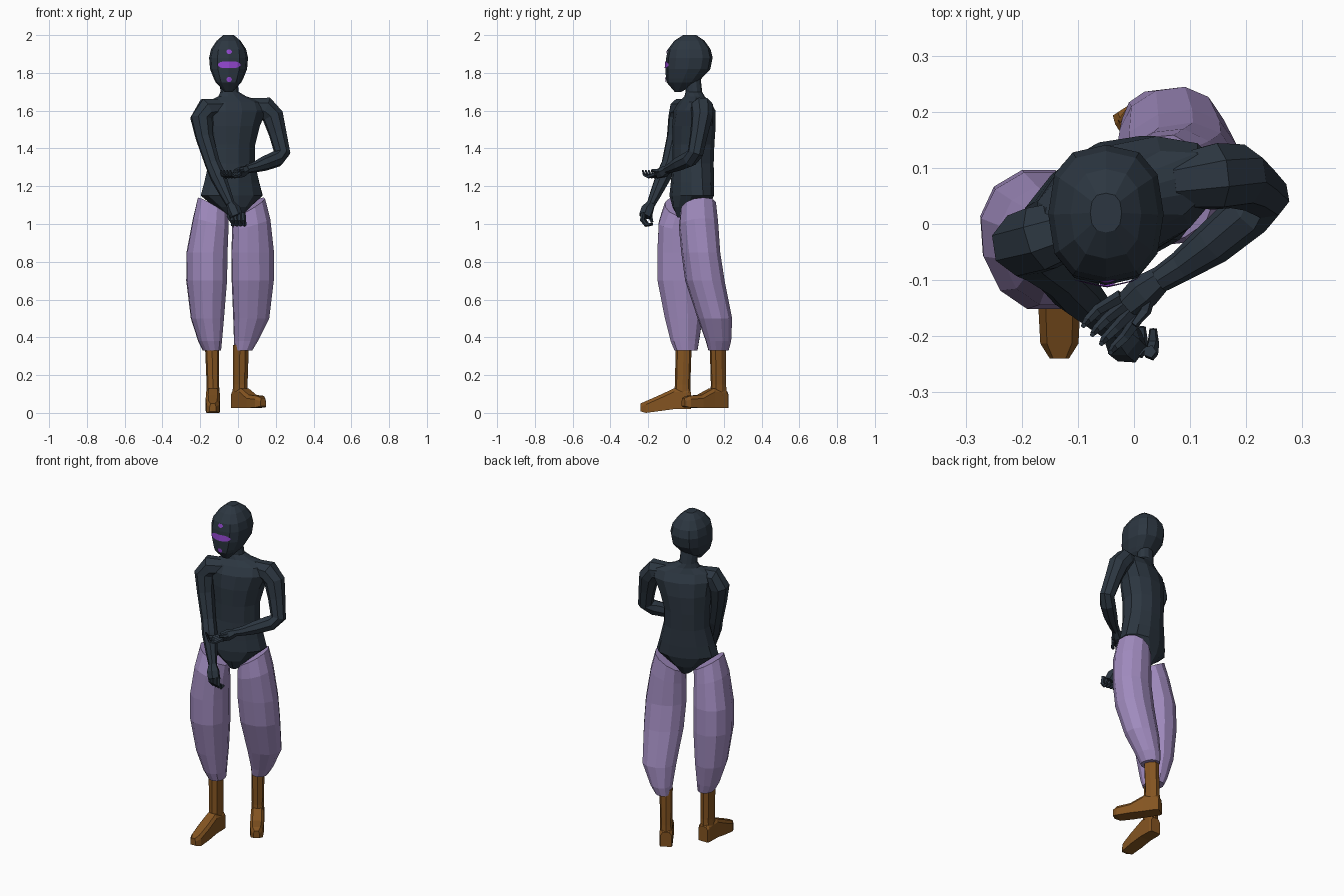
import bpy, bmesh, math
from mathutils import Vector
from mathutils.bvhtree import BVHTree


def material(name, rgb):
    m = bpy.data.materials.new(name)
    m.diffuse_color = (*rgb, 1)
    return m


DARK = material("dark slate", (0.025, 0.037, 0.052))
LILAC = material("lilac cloth", (0.352, 0.258, 0.515))
BROWN = material("brown leather", (0.231, 0.089, 0.015))
VIOLET = material("violet paint", (0.283, 0.061, 0.61))


def skin(name, strips, mat):
    """Each strip is a list of equal-sized rings that get bridged and capped."""
    bm = bmesh.new()
    for rings in strips:
        vs = [[bm.verts.new(p) for p in r] for r in rings]
        n = len(vs[0])
        for a, b in zip(vs, vs[1:]):
            for i in range(n):
                j = (i + 1) % n
                bm.faces.new((a[i], a[j], b[j], b[i]))
        bm.faces.new(vs[0])
        bm.faces.new(vs[-1])
    bmesh.ops.recalc_face_normals(bm, faces=bm.faces[:])
    me = bpy.data.meshes.new(name)
    bm.to_mesh(me)
    bm.free()
    me.materials.append(mat)
    ob = bpy.data.objects.new(name, me)
    bpy.context.collection.objects.link(ob)
    return ob


def ring(z, cx, cy, rx, ry, ang=0, n=12, p=1.0, tilt=0):
    """Horizontal (super)ellipse, turned by ang degrees, sheared in z along x by tilt."""
    ca, sa = math.cos(math.radians(ang)), math.sin(math.radians(ang))
    out = []
    for i in range(n):
        t = math.tau * i / n
        c, s = math.cos(t), math.sin(t)
        x = math.copysign(abs(c) ** p, c) * rx
        y = math.copysign(abs(s) ** p, s) * ry
        out.append((cx + x * ca - y * sa, cy + x * sa + y * ca, z + tilt * x))
    return out


def tube(path, n=8):
    """Rings around a path of (x, y, z, radius)."""
    pts = [Vector(p[:3]) for p in path]
    u = Vector((0.31, 0.9, 0.3))
    rings = []
    for i, p in enumerate(pts):
        d = (pts[min(i + 1, len(pts) - 1)] - pts[max(i - 1, 0)]).normalized()
        u = (u - d * u.dot(d)).normalized()
        v = d.cross(u)
        r = path[i][3]
        rings.append([p + (u * math.cos(math.tau * k / n) + v * math.sin(math.tau * k / n)) * r
                      for k in range(n)])
    return rings


# Head
head = skin("head", [[ring(z, -0.05, cy, rx, ry, p=0.8) for z, cy, rx, ry in (
    (1.70, -0.042, 0.022, 0.018), (1.75, -0.02, 0.068, 0.083), (1.77, -0.012, 0.078, 0.094),
    (1.82, 0.01, 0.098, 0.119), (1.88, 0.018, 0.103, 0.123), (1.925, 0.017, 0.093, 0.113),
    (1.97, 0.018, 0.063, 0.08), (2.0, 0.02, 0.028, 0.035))]], DARK)

# Painted face marks, laid onto the head surface
tree = BVHTree.FromPolygons([v.co for v in head.data.vertices],
                            [p.vertices for p in head.data.polygons])


def face_mark(name, cx, cz, w, h, cols=9):
    rows = []
    for i in range(cols):
        t = -1 + 2 * i / (cols - 1)
        half = h * max(0.25, (1 - t ** 4) ** 0.5)
        col = []
        for k in (-1, -0.33, 0.33, 1):
            hit = tree.ray_cast(Vector((cx + t * w, -1, cz + k * half)), Vector((0, 1, 0)))[0]
            col.append(hit + Vector((0, -0.005, 0)))
        rows.append(col)
    bm = bmesh.new()
    vs = [[bm.verts.new(p) for p in c] for c in rows]
    for a, b in zip(vs, vs[1:]):
        for k in range(3):
            bm.faces.new((a[k], b[k], b[k + 1], a[k + 1]))
    me = bpy.data.meshes.new(name)
    bm.to_mesh(me)
    bm.free()
    me.materials.append(VIOLET)
    bpy.context.collection.objects.link(bpy.data.objects.new(name, me))


face_mark("eye_band", -0.047, 1.843, 0.06, 0.018)
face_mark("brow_mark", -0.047, 1.912, 0.015, 0.011, 5)
face_mark("chin_mark", -0.047, 1.765, 0.014, 0.013, 5)

# Torso, twisted so the left side sits further back, with neck on top
skin("torso", [[ring(z, cx, cy, rx, ry, 20) for z, cx, cy, rx, ry in (
    (1.035, -0.025, 0.02, 0.035, 0.07), (1.09, -0.03, 0.025, 0.095, 0.098),
    (1.15, -0.033, 0.03, 0.175, 0.108), (1.22, -0.033, 0.034, 0.155, 0.108),
    (1.32, -0.033, 0.038, 0.13, 0.106), (1.42, -0.033, 0.04, 0.13, 0.108),
    (1.52, -0.025, 0.042, 0.15, 0.11), (1.60, -0.012, 0.045, 0.175, 0.1),
    (1.645, -0.01, 0.045, 0.165, 0.07), (1.675, -0.03, 0.045, 0.08, 0.05),
    (1.70, -0.045, 0.042, 0.05, 0.043), (1.77, -0.05, 0.035, 0.05, 0.042))]], DARK)

# Arms
skin("right_arm", [tube([(-0.09, 0.0, 1.615, 0.05), (-0.165, -0.025, 1.61, 0.062),
                         (-0.195, -0.036, 1.56, 0.06), (-0.178, -0.055, 1.46, 0.048),
                         (-0.135, -0.09, 1.32, 0.041), (-0.105, -0.12, 1.25, 0.043),
                         (-0.065, -0.16, 1.16, 0.032), (-0.04, -0.185, 1.105, 0.024)])], DARK)
skin("left_arm", [tube([(0.07, 0.075, 1.62, 0.05), (0.145, 0.085, 1.615, 0.062),
                        (0.185, 0.085, 1.57, 0.058), (0.21, 0.07, 1.48, 0.048),
                        (0.235, 0.05, 1.375, 0.043), (0.205, 0.02, 1.345, 0.044),
                        (0.14, -0.035, 1.32, 0.039), (0.085, -0.075, 1.3, 0.028),
                        (0.045, -0.1, 1.29, 0.023)])], DARK)

# Hands: palm, four fingers and a thumb
right_hand = [tube([(-0.042, -0.182, 1.11, 0.022), (-0.022, -0.205, 1.075, 0.036),
                    (-0.008, -0.218, 1.04, 0.034)], 6),
              tube([(-0.04, -0.19, 1.08, 0.013), (-0.05, -0.19, 1.04, 0.012),
                    (-0.035, -0.18, 1.01, 0.008)], 5)]
left_hand = [tube([(0.05, -0.095, 1.29, 0.022), (0.018, -0.12, 1.275, 0.031),
                   (-0.01, -0.145, 1.265, 0.026)], 6),
             tube([(0.03, -0.115, 1.285, 0.013), (0.02, -0.155, 1.28, 0.011),
                   (0.0, -0.18, 1.285, 0.007)], 5)]
for k in range(4):
    x, y = -0.032 + 0.02 * k, -0.004 * k
    right_hand.append(tube([(x, -0.215 + y, 1.06, 0.012), (x + 0.003, -0.22 + y, 1.02, 0.012),
                            (x + 0.006, -0.2 + y, 0.995, 0.011),
                            (x + 0.006, -0.175 + y, 1.0, 0.007)], 5))
    s = (k - 1.5) * 0.016
    left_hand.append(tube([(-0.005 + s * 0.7, -0.145 - s * 0.7, 1.265, 0.012),
                           (-0.04 + s, -0.177 - s, 1.25, 0.01),
                           (-0.06 + s, -0.197 - s, 1.26, 0.008),
                           (-0.066 + s, -0.205 - s, 1.285, 0.005)], 5))
skin("right_hand", right_hand, DARK)
skin("left_hand", left_hand, DARK)

# Baggy trouser legs, tops slanting down towards the crotch
skin("right_trouser_leg", [[ring(z, cx, cy, rx, ry, 15, p=0.92, tilt=t) for z, cx, cy, rx, ry, t in (
    (1.09, -0.132, -0.03, 0.083, 0.082, -0.6), (1.0, -0.145, -0.038, 0.094, 0.11, -0.3),
    (0.85, -0.164, -0.03, 0.108, 0.126, 0), (0.7, -0.166, -0.027, 0.107, 0.128, 0),
    (0.5, -0.162, -0.012, 0.087, 0.103, 0), (0.38, -0.148, -0.006, 0.062, 0.078, 0),
    (0.33, -0.138, 0, 0.047, 0.063, 0))]], LILAC)
skin("left_trouser_leg", [[ring(z, cx, cy, rx, ry, 20, p=0.92, tilt=t) for z, cx, cy, rx, ry, t in (
    (1.09, 0.057, 0.065, 0.084, 0.095, 0.6), (1.0, 0.07, 0.066, 0.1, 0.104, 0.3),
    (0.85, 0.078, 0.078, 0.115, 0.1, 0), (0.7, 0.078, 0.1, 0.113, 0.102, 0),
    (0.5, 0.07, 0.153, 0.096, 0.09, 0), (0.38, 0.042, 0.172, 0.062, 0.068, 0),
    (0.33, 0.028, 0.172, 0.045, 0.055, 0))]], LILAC)


# Boots: shaft plus a foot lofted forwards as chamfered boxes
def boot(name, x, y, ang, top, lift, toe_low):
    a = math.radians(ang)
    fwd, side = Vector((math.sin(a), -math.cos(a), 0)), Vector((math.cos(a), math.sin(a), 0))
    foot = []
    for d, w, lo, hi in ((-0.045, 0.03, lift, 0.11), (-0.03, 0.035, lift, 0.125),
                         (0.045, 0.036, lift, 0.13), (0.12, 0.038, (lift + toe_low) / 2, 0.095),
                         (0.195, 0.034, toe_low, 0.062 + toe_low),
                         (0.222, 0.017, toe_low + 0.008, 0.05 + toe_low)):
        foot.append([Vector((x, y, z)) + fwd * d + side * s for s, z in (
            (-w, lo), (w, lo), (w, hi - 0.018), (w * 0.65, hi), (-w * 0.65, hi), (-w, hi - 0.018))])
    shaft = [ring(0.09, x, y, 0.036, 0.044, ang, 8, 0.75), ring(0.15, x, y, 0.033, 0.041, ang, 8, 0.75),
             ring(0.36, top[0], top[1], 0.037, 0.042, ang, 8, 0.75)]
    skin(name, [foot, shaft], BROWN)


boot("right_boot", -0.133, -0.018, 0, (-0.138, -0.012), 0.02, 0.0)
boot("left_boot", 0.012, 0.172, 33, (0.016, 0.168), 0.025, 0.028)
